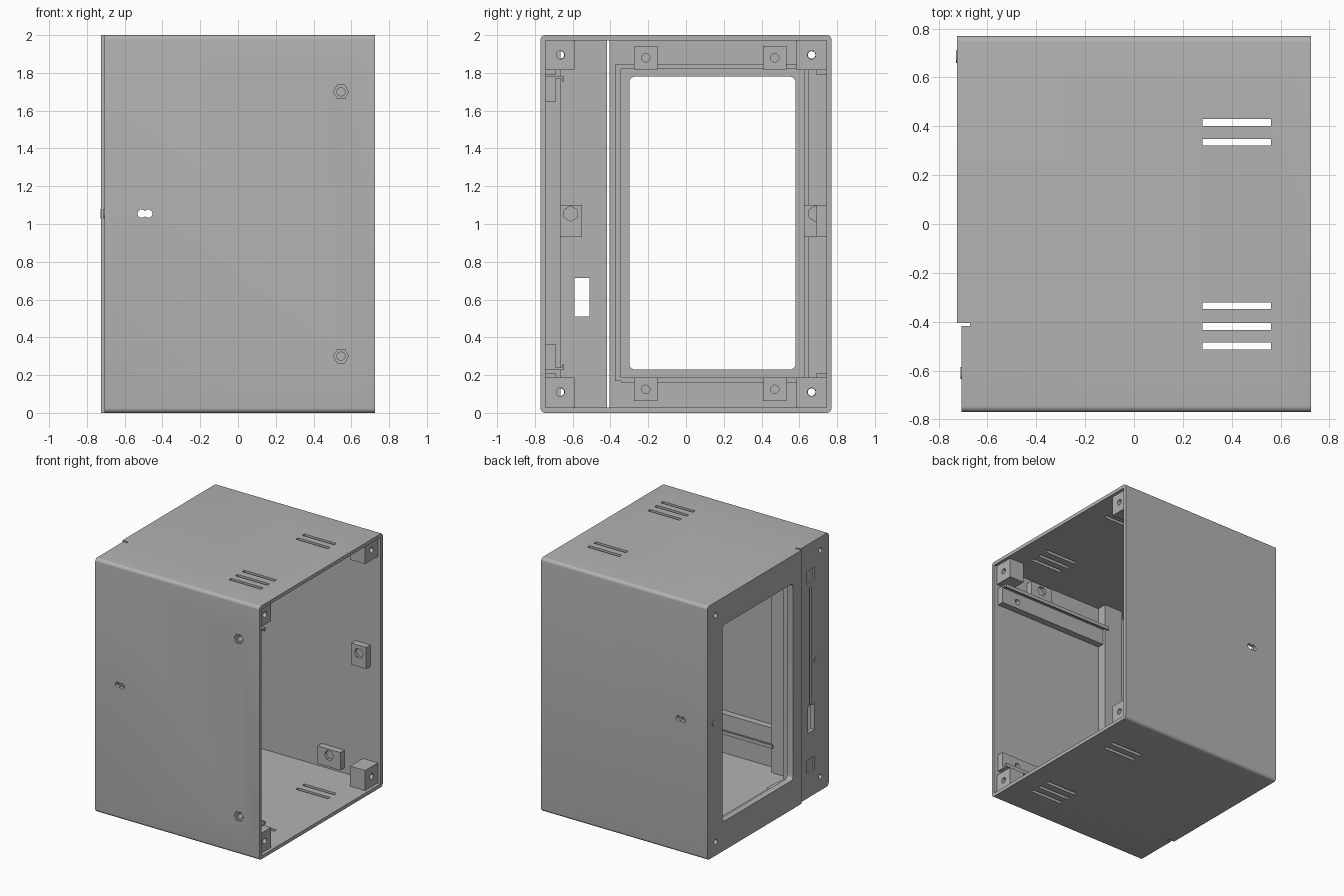
import bpy, bmesh, math
from mathutils import Matrix, Vector

old = bpy.data.objects.get("Cube")
if old:
    bpy.data.objects.remove(old, do_unlink=True)

grey = bpy.data.materials.new("housing grey")
grey.use_nodes = True
GREY = (0.45, 0.45, 0.45, 1)
grey.diffuse_color = GREY
grey.node_tree.nodes["Principled BSDF"].inputs["Base Color"].default_value = GREY


def add_box(bm, x, y, z):
    """Box from (low, high) pairs."""
    size = [b - a for a, b in (x, y, z)]
    mid = [(a + b) / 2 for a, b in (x, y, z)]
    bmesh.ops.create_cube(bm, size=1, matrix=Matrix.Translation(mid) @ Matrix.Diagonal((*size, 1)))


def add_rod(bm, axis, centre, radius, length, sides=24):
    """Round or hexagonal rod along the x or y axis."""
    turn = Matrix.Rotation(math.pi / 2, 4, "Y" if axis == "x" else "X")
    spin = Matrix.Rotation(math.pi / 2 if axis == "x" else math.pi / 6, 4, "Z")
    bmesh.ops.create_cone(bm, cap_ends=True, segments=sides, radius1=radius, radius2=radius,
                          depth=length, matrix=Matrix.Translation(centre) @ turn @ spin)


def add_rounded(bm, x, y, z, radius, steps=6):
    """Box along x with rounded corners in the y-z outline."""
    ring = []
    corners = [(y[1], z[1], -1, -1), (y[0], z[1], 1, -1), (y[0], z[0], 1, 1), (y[1], z[0], -1, 1)]
    for k, (cy, cz, sy, sz) in enumerate(corners):
        for i in range(steps + 1):
            a = math.pi / 2 * (k + i / steps)
            ring.append((cy + radius * (sy + math.cos(a)), cz + radius * (sz + math.sin(a))))
    face = bm.faces.new([bm.verts.new((x[0], p, q)) for p, q in ring])
    out = bmesh.ops.extrude_face_region(bm, geom=[face])["geom"]
    moved = [v for v in out if isinstance(v, bmesh.types.BMVert)]
    bmesh.ops.translate(bm, vec=Vector((x[1] - x[0], 0, 0)), verts=moved)


def make(name, build):
    bm = bmesh.new()
    build(bm)
    bmesh.ops.recalc_face_normals(bm, faces=bm.faces)
    mesh = bpy.data.meshes.new(name)
    bm.to_mesh(mesh)
    bm.free()
    mesh.materials.append(grey)
    ob = bpy.data.objects.new(name, mesh)
    bpy.context.collection.objects.link(ob)
    return ob


def cut(ob, build):
    """Subtract a temporary solid from an object."""
    tool = make("cutter", build)
    tool.hide_render = True
    mod = ob.modifiers.new("cut", "BOOLEAN")
    mod.operation, mod.solver, mod.object = "DIFFERENCE", "EXACT", tool
    bpy.context.view_layer.objects.active = ob
    bpy.ops.object.modifier_apply(modifier=mod.name)
    bpy.data.objects.remove(tool, do_unlink=True)


# Outer dimensions
X, Y, TOP = 0.725, 0.77, 2.0
IN_Y, FLOOR, CEIL = 0.743, 0.028, 1.972
STEP, INNER = -0.707, -0.675
PAIR = (1.7, 0.3)
SCREWS = [(y, z) for y in (-0.665, 0.665) for z in (0.11, 1.895)]

# Housing: rounded tube closed at one end
housing = make("housing", lambda bm: add_rounded(bm, (-X, X), (-Y, Y), (0, TOP), 0.025))
cut(housing, lambda bm: add_box(bm, (INNER, 1), (-IN_Y, IN_Y), (FLOOR, CEIL)))
cut(housing, lambda bm: add_box(bm, (-1, STEP), (-1, -0.405), (-1, 3)))
cut(housing, lambda bm: add_box(bm, (-1, INNER + 0.003), (-0.418, -0.405), (-1, 3)))
cut(housing, lambda bm: add_rounded(bm, (-1, -0.6), (-0.3, 0.58), (0.23, 1.78), 0.03))


# Vents through roof and floor, and the slot in the end panel
def vents(bm):
    for y in (0.415, 0.335, -0.335, -0.42, -0.5):
        add_box(bm, (0.28, 0.56), (y - 0.014, y + 0.014), (-1, 3))
    add_box(bm, (-1, -0.6), (-0.59, -0.51), (0.51, 0.715))


# Round screw holes in the walls and end panel
def wall_holes(bm):
    for y, z in SCREWS:
        add_rod(bm, "x", (-0.7, y, z), 0.02, 0.1)
    for z in PAIR:
        add_rod(bm, "y", (0.545, -Y, z), 0.022, 0.2)
    add_rod(bm, "y", (-0.51, 0, 1.055), 0.022, 2)


# Hex nut pockets and shallow recesses on the outside
def outer_pockets(bm):
    for z in PAIR:
        add_rod(bm, "y", (0.545, -Y, z), 0.04, 0.03, 6)
    for z in (0.25, 1.74):
        add_box(bm, (-1, STEP + 0.012), (-0.59, -0.49), (z - 0.05, z + 0.05))
    add_box(bm, (-1, STEP + 0.012), (-0.555, -0.53), (0.7, 1.65))


cut(housing, vents)
cut(housing, wall_holes)
cut(housing, lambda bm: add_rod(bm, "y", (-0.475, 0, 1.055), 0.022, 2))
cut(housing, outer_pockets)


# Corner mounting blocks at the open end
def corner_blocks(bm):
    for y in ((-0.75, -0.59), (0.585, 0.75)):
        for z in ((FLOOR - 0.005, 0.187), (1.815, CEIL + 0.005)):
            add_box(bm, (0.57, 0.7), y, z)


corners = make("corner_blocks", corner_blocks)
cut(corners, lambda bm: [add_rod(bm, "x", (0.6, y, z), 0.022, 1) for y, z in SCREWS])

# Nut blocks on the side walls: (side, x, z)
wall_spots = [(s, 0.31, z) for s in (-1, 1) for z in (0.14, 1.86)] + [(1, 0.57, 1.015)]


def wall_blocks(bm):
    for s, x, z in wall_spots:
        w, h = (0.1, 0.07) if z != 1.015 else (0.065, 0.085)
        add_box(bm, (x - w, x + w), sorted((s * 0.69, s * 0.75)), (z - h, z + h))


nuts = make("wall_nut_blocks", wall_blocks)
cut(nuts, lambda bm: [add_rod(bm, "y", (x, s * 0.69, z + 0.02), 0.04, 0.05, 6) for s, x, z in wall_spots])

# Nut blocks on the inside of the end panel
panel_spots = [(-0.61, 1.055), (0.685, 1.055)]


def panel_blocks(bm):
    for y in ((-0.665, -0.55), (0.625, 0.75)):
        add_box(bm, (INNER - 0.005, -0.58), y, (0.93, 1.1))


panel_nuts = make("panel_nut_blocks", panel_blocks)
cut(panel_nuts, lambda bm: [add_rod(bm, "x", (-0.58, y, z), 0.04, 0.06, 6) for y, z in panel_spots])


# Small screw buttons on the outside of the end panel
def buttons(bm):
    add_rod(bm, "x", (-X, 0.685, 1.055), 0.025, 0.008)
    add_rod(bm, "x", (STEP, -0.61, 1.055), 0.025, 0.008)


make("screw_buttons", buttons)


# Raised frame around the window, inside the panel
def frame(bm):
    deep = (INNER - 0.005, -0.61)
    for y in ((-0.375, -0.345), (0.625, 0.65)):
        add_box(bm, deep, y, (0.17, 1.845))
    for z in ((0.16, 0.187), (1.82, 1.845)):
        add_box(bm, deep, (-0.345, 0.625), z)


make("window_frame", frame)

# Clamp tabs above and below the window
tabs = [(y, z) for y in (-0.213, 0.47) for z in (0.125, 1.88)]


def clamp_tabs(bm):
    for y, z in tabs:
        add_box(bm, (INNER - 0.005, -0.6), (y - 0.063, y + 0.063), (z - 0.063, z + 0.063))


clamps = make("clamp_tabs", clamp_tabs)
cut(clamps, lambda bm: [add_rod(bm, "x", (-0.6, y, z), 0.022, 0.1) for y, z in tabs])


# Hooked rails along the front wall, mirrored top and bottom
def rails(bm):
    for flip in (False, True):
        for y, z in (((-0.75, -0.69), (1.645, 1.783)), ((-0.69, -0.645), (1.77, 1.783)),
                     ((-0.656, -0.645), (1.755, 1.77))):
            if flip:
                z = (2.01 - z[1], 2.01 - z[0])
            add_box(bm, (-0.3, 0.69), y, z)


rail = make("side_rails", rails)
cut(rail, lambda bm: [add_rod(bm, "y", (0.545, -0.7, z), 0.022, 0.2) for z in PAIR])

# Upright post that ends the rails
make("upright_post", lambda bm: add_box(bm, (-0.44, -0.28), (-0.75, -0.665), (FLOOR - 0.005, CEIL + 0.005)))

# Keep rounded edges smooth and the rest crisp
bpy.ops.object.select_all(action="DESELECT")
for ob in bpy.context.collection.objects:
    if ob.type == "MESH" and ob.data.materials and ob.data.materials[0] == grey:
        ob.select_set(True)
        bpy.context.view_layer.objects.active = ob
bpy.ops.object.shade_smooth_by_angle(angle=math.radians(30))
